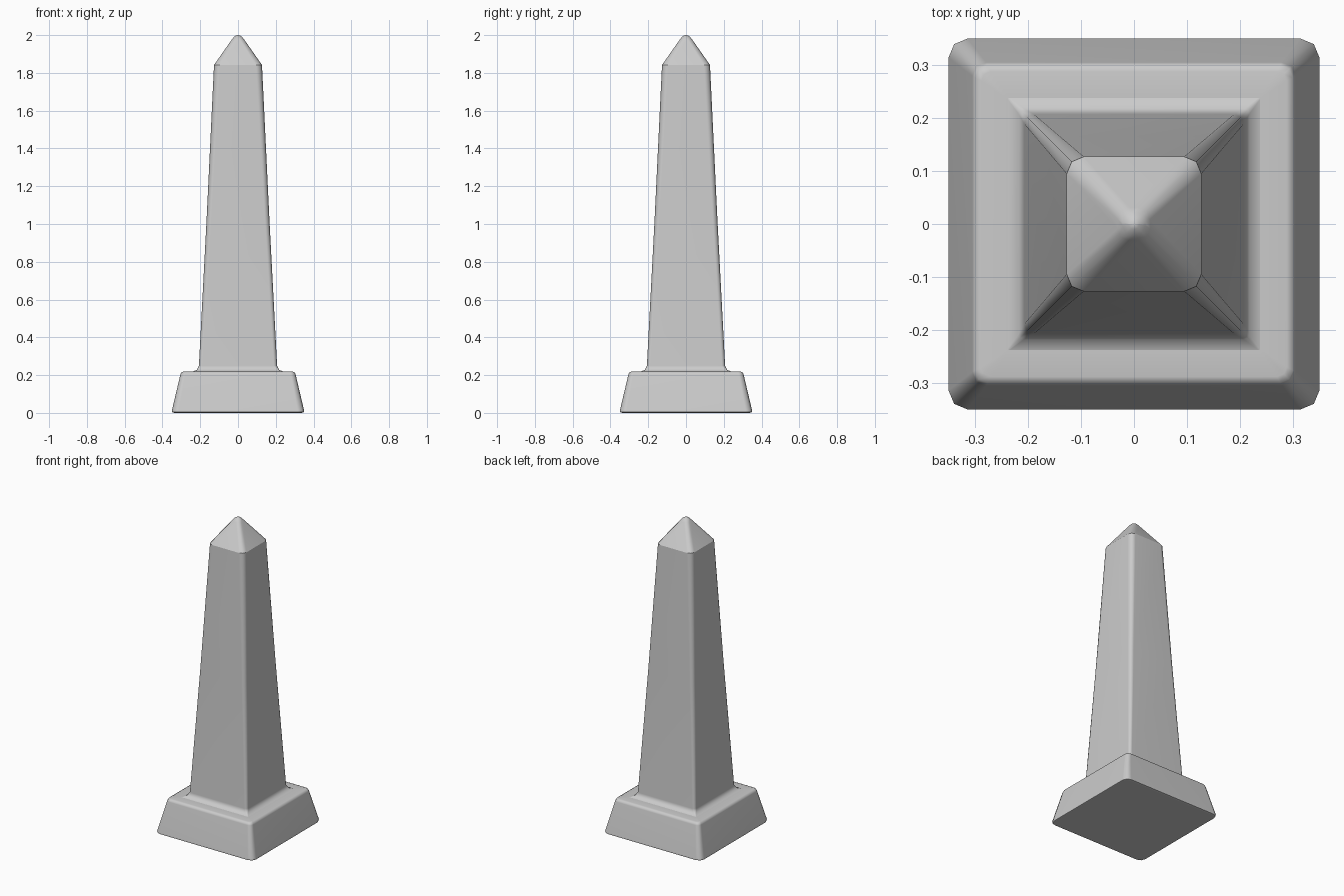
import bpy, bmesh
from math import radians, sin, cos, pi

if "Cube" in bpy.data.objects:
    bpy.data.objects.remove(bpy.data.objects["Cube"])


def ring(bm, half, r, z):
    """Square ring with three-point rounded corners."""
    vs = []
    for k in range(4):
        a0 = k * pi / 2
        sx, sy = [(1, 1), (-1, 1), (-1, -1), (1, -1)][k]
        for i in range(3):
            a = a0 + i * pi / 4
            vs.append(bm.verts.new((sx * (half - r) + r * cos(a),
                                    sy * (half - r) + r * sin(a), z)))
    return vs


def loft(name, sections, bottom=False, top=False):
    """Skin a stack of (half width, corner radius, height) rings."""
    bm = bmesh.new()
    rings = [ring(bm, *s) for s in sections]
    n = len(rings[0])
    for a, b in zip(rings, rings[1:]):
        for i in range(n):
            j = (i + 1) % n
            bm.faces.new((a[i], a[j], b[j], b[i]))
    if bottom:
        bm.faces.new(rings[0][::-1])
    if top:
        bm.faces.new(rings[-1])
    me = bpy.data.meshes.new(name)
    bm.to_mesh(me)
    bm.free()
    ob = bpy.data.objects.new(name, me)
    bpy.context.collection.objects.link(ob)
    bpy.ops.object.select_all(action='DESELECT')
    ob.select_set(True)
    bpy.context.view_layer.objects.active = ob
    bpy.ops.object.shade_smooth_by_angle(angle=radians(50))
    mod = ob.modifiers.new("flat_face_normals", 'WEIGHTED_NORMAL')
    mod.keep_sharp = True
    return ob


# Sloped plinth with softened edges, open where the shaft rises
loft("plinth", [(0.338, 0.028, 0.0), (0.348, 0.035, 0.004), (0.35, 0.036, 0.013),
                (0.305, 0.026, 0.203), (0.30, 0.024, 0.214), (0.288, 0.018, 0.22),
                (0.238, 0.003, 0.22)], bottom=True)

# Tapering shaft with a small flare at its foot
loft("shaft", [(0.238, 0.003, 0.22), (0.218, 0.010, 0.227), (0.207, 0.018, 0.25),
               (0.166, 0.025, 1.03), (0.127, 0.032, 1.842)])

# Pyramid capstone with a blunt tip
loft("capstone", [(0.127, 0.032, 1.842), (0.031, 0.022, 1.979),
                  (0.021, 0.018, 1.991), (0.010, 0.0095, 1.998),
                  (0.003, 0.0029, 2.0)], top=True)
